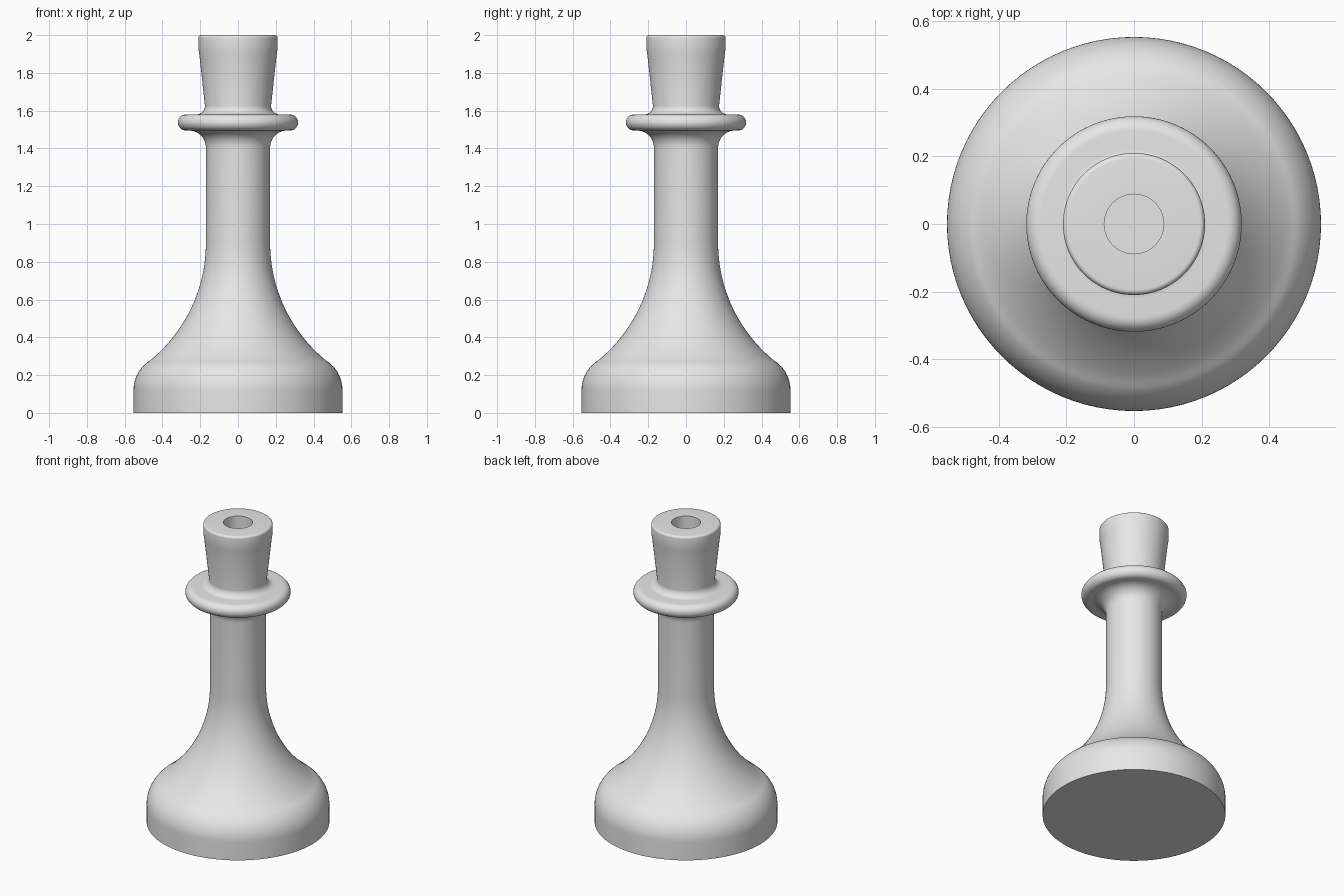
import bpy, bmesh
from math import sin, cos, radians, tau

cube = bpy.data.objects.get("Cube")
if cube:
    bpy.data.objects.remove(cube, do_unlink=True)

SEGMENTS = 96


def arc(r, z, radius, start, end, steps=10):
    """Arc points (r, z) around a centre, angles in degrees."""
    angles = [radians(start + (end - start) * i / steps) for i in range(steps + 1)]
    return [(r + radius * cos(a), z + radius * sin(a)) for a in angles]


def lathe(name, profile, material):
    """Revolve an (r, z) profile around the z axis."""
    bm = bmesh.new()
    verts = [bm.verts.new((r, 0, z)) for r, z in profile]
    edges = [bm.edges.new(pair) for pair in zip(verts, verts[1:])]
    bmesh.ops.spin(bm, geom=verts + edges, cent=(0, 0, 0), axis=(0, 0, 1),
                   angle=tau, steps=SEGMENTS)
    bmesh.ops.remove_doubles(bm, verts=bm.verts[:], dist=0.0001)
    bmesh.ops.recalc_face_normals(bm, faces=bm.faces[:])
    mesh = bpy.data.meshes.new(name)
    bm.to_mesh(mesh)
    bm.free()
    mesh.materials.append(material)
    obj = bpy.data.objects.new(name, mesh)
    bpy.context.collection.objects.link(obj)
    bpy.ops.object.select_all(action="DESELECT")
    obj.select_set(True)
    bpy.context.view_layer.objects.active = obj
    bpy.ops.object.shade_smooth_by_angle(angle=radians(35))
    return obj


grey = bpy.data.materials.new("light grey")
grey.use_nodes = True
colour = (0.8, 0.8, 0.8, 1)
grey.diffuse_color = colour
grey.node_tree.nodes["Principled BSDF"].inputs["Base Color"].default_value = colour

# Base with rounded shoulder
profile = [(0, 0), (0.553, 0)]
profile += arc(0.365, 0.12, 0.188, 0, 52)
# Flared stem narrowing into a straight shaft
profile += arc(0.973, 0.9, 0.803, 231, 180, 20)
# Fillet under the collar, then the rounded collar rim
profile += arc(0.26, 1.405, 0.09, 180, 90)
profile += arc(0.276, 1.5375, 0.0425, -90, 90, 16)
# Fillet above the collar and tapered head
profile += arc(0.22, 1.625, 0.045, 270, 180)
profile += [(0.205, 1.9), (0.21, 1.93)]
profile += arc(0.195, 1.985, 0.015, 0, 90, 6)
# Blind socket in the top
profile += [(0.088, 2), (0.088, 1.75), (0, 1.75)]

lathe("pawn_body", profile, grey)
